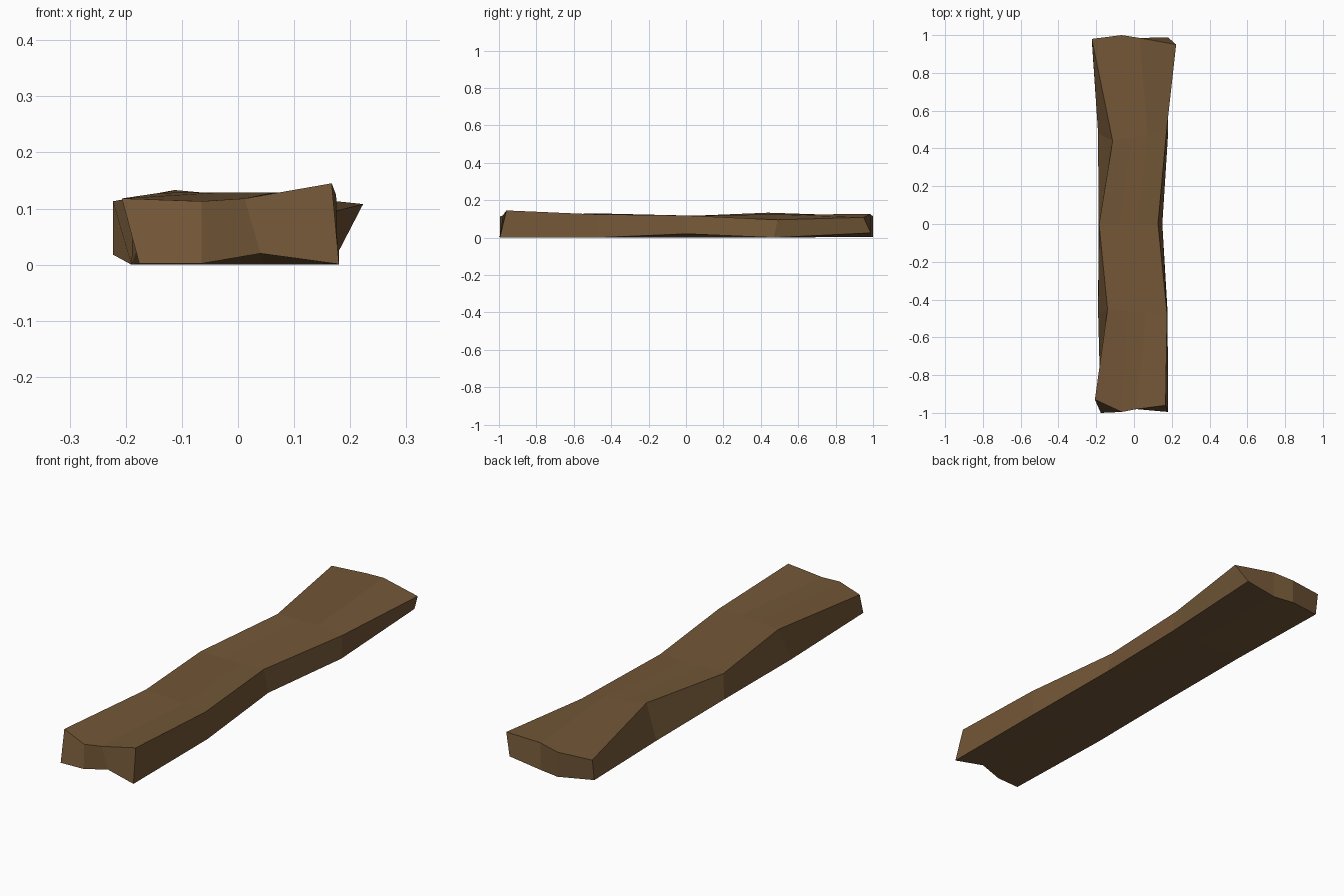
import bpy, bmesh
from mathutils import Vector

if "Cube" in bpy.data.objects:
    bpy.data.objects.remove(bpy.data.objects["Cube"])

wood = bpy.data.materials.new("brown wood")
wood.diffuse_color = (0.17, 0.094, 0.038, 1)
wood.use_nodes = True
wood.node_tree.nodes["Principled BSDF"].inputs["Base Color"].default_value = wood.diffuse_color

# Chipped end profiles, left to right (x, y, z)
front_top = [(-.207, -.93, .118), (-.065, -.995, .113), (.012, -.98, .118), (.167, -.96, .145)]
front_low = [(-.176, -1, .002), (-.065, -.995, .002), (.04, -.975, .02), (.18, -.995, .001)]
back_top = [(-.223, .98, .113), (-.065, 1, .114), (.03, .985, .125), (.223, .95, .108)]
back_low = [(-.223, .965, .018), (-.065, 1, .004), (.03, .985, .004), (.18, .988, .025)]

# Worn long edges between the ends: top left, top right, bottom left, bottom right
ribs = [
    ((-.14, -.45, .128), (.175, -.48, .124), (-.19, -.47, 0), (.178, -.47, 0)),
    ((-.185, 0, .115), (.127, 0, .118), (-.188, 0, 0), (.15, 0, .02)),
    ((-.113, .44, .133), (.172, .49, .095), (-.19, .48, 0), (.18, .47, 0)),
]


def between(left, right, height):
    """Row of four points with the inner two at a given height."""
    l, r = Vector(left), Vector(right)
    row = [l, l.lerp(r, .35), l.lerp(r, .65), r]
    for p in row[1:3]:
        p.z = height
    return row


# Closed rings: along the top, then back along the bottom
rings = [front_top + front_low[::-1]]
for (tl, tr, bl, br), h in zip(ribs, (.129, .117, .124)):
    rings.append(between(tl, tr, h) + between(bl, br, 0)[::-1])
rings.append(back_top + back_low[::-1])

# Skin the rings and close the ends with strips
bm = bmesh.new()
rows = [[bm.verts.new(p) for p in ring] for ring in rings]
for a, b in zip(rows, rows[1:]):
    for i in range(8):
        j = (i + 1) % 8
        bm.faces.new((a[i], a[j], b[j], b[i]))
for ring in (rows[0], rows[-1]):
    for i in range(3):
        bm.faces.new((ring[i], ring[i + 1], ring[6 - i], ring[7 - i]))
bmesh.ops.recalc_face_normals(bm, faces=bm.faces[:])

mesh = bpy.data.meshes.new("plank")
bm.to_mesh(mesh)
bm.free()
mesh.materials.append(wood)
plank = bpy.data.objects.new("plank", mesh)
bpy.context.collection.objects.link(plank)
